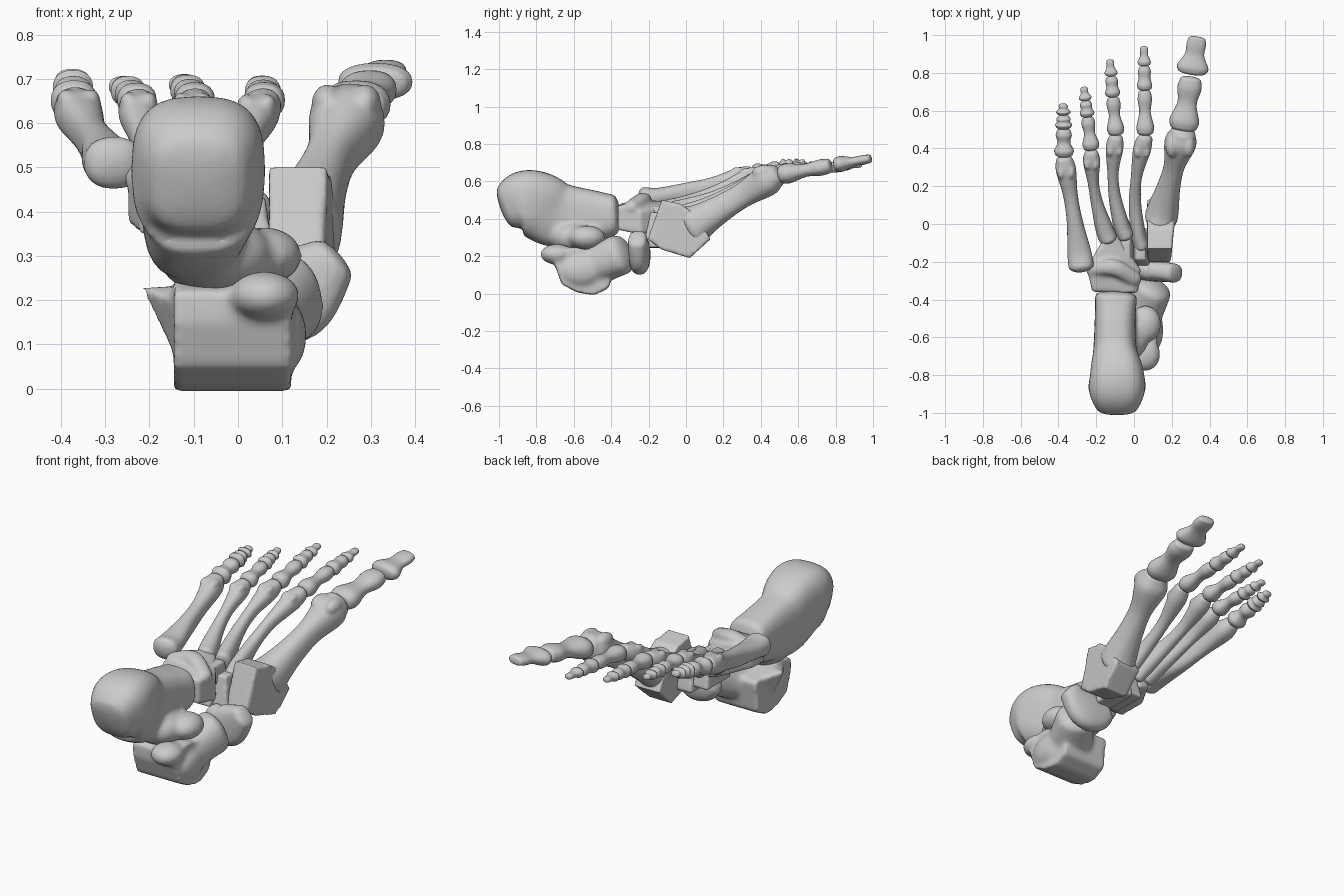
import bpy, bmesh, math
from mathutils import Vector

if "Cube" in bpy.data.objects:
    bpy.data.objects.remove(bpy.data.objects["Cube"])


def spline(pts, t):
    # Catmull-Rom through sections
    n = len(pts) - 1
    i = min(int(t), n - 1)
    u = t - i
    a, b, c, d = (pts[max(0, min(n, i + k))] for k in (-1, 0, 1, 2))
    return [0.5 * (2 * q + (r - p) * u + (2 * p - 5 * q + 4 * r - s) * u * u
                   + (3 * q - p - 3 * r + s) * u ** 3) for p, q, r, s in zip(a, b, c, d)]


def loft(bm, pts, sq=2.3, cap=0.35, n=24, steps=6):
    # sections: x, y, z, half width, half height; rounded ends
    count = (len(pts) - 1) * steps
    secs = [spline(pts, i / steps) for i in range(count + 1)]
    pos = [Vector(s[:3]) for s in secs]
    tans = [(pos[min(i + 1, count)] - pos[max(i - 1, 0)]).normalized() for i in range(count + 1)]
    rings = []

    def ring(i, w, h, shift=0):
        side = tans[i].cross(Vector((0, 0, 1))).normalized()
        up = side.cross(tans[i])
        out = []
        for k in range(n):
            a = 2 * math.pi * k / n
            ca, sa = math.cos(a), math.sin(a)
            out.append(bm.verts.new(pos[i] + tans[i] * shift
                                    + side * w * math.copysign(abs(ca) ** (2 / sq), ca)
                                    + up * h * math.copysign(abs(sa) ** (2 / sq), sa)))
        rings.append(out)

    def end(i, sgn, order):
        w, h = secs[i][3:]
        for k in order:
            r = k * math.pi / 9
            ring(i, w * math.cos(r), h * math.cos(r), sgn * min(w, h) * cap * math.sin(r))

    end(0, -1, (4, 3, 2, 1))
    for i, s in enumerate(secs):
        ring(i, s[3], s[4])
    end(count, 1, (1, 2, 3, 4))
    for a, b in zip(rings, rings[1:]):
        for k in range(n):
            bm.faces.new((a[k], a[(k + 1) % n], b[(k + 1) % n], b[k]))
    bm.faces.new(rings[0][::-1])
    bm.faces.new(rings[-1])


def hull(bm, pts):
    vs = [bm.verts.new(p) for p in pts]
    bmesh.ops.convex_hull(bm, input=vs)
    loose = [v for v in vs if v.is_valid and not v.link_faces]
    bmesh.ops.delete(bm, geom=loose, context='VERTS')


def ball(bm, c, r):
    res = bmesh.ops.create_uvsphere(bm, u_segments=20, v_segments=12, radius=1)
    for v in res['verts']:
        v.co = Vector(c) + Vector([a * b for a, b in zip(v.co, r)])


def finish(name, bm, voxel=0.0, smooth=6):
    bmesh.ops.recalc_face_normals(bm, faces=bm.faces)
    me = bpy.data.meshes.new(name)
    bm.to_mesh(me)
    bm.free()
    for p in me.polygons:
        p.use_smooth = True
    ob = bpy.data.objects.new(name, me)
    bpy.context.collection.objects.link(ob)
    if voxel:
        m = ob.modifiers.new("fuse", 'REMESH')
        m.mode = 'VOXEL'
        m.voxel_size = voxel
        m.use_smooth_shade = True
        s = ob.modifiers.new("soften", 'SMOOTH')
        s.factor = 0.5
        s.iterations = smooth


# heel bone: body, bearing facet and inner shelf
bm = bmesh.new()
loft(bm, [(-.09, -.96, .465, .115, .12), (-.09, -.88, .49, .15, .165), (-.09, -.8, .475, .143, .18),
          (-.1, -.68, .42, .117, .175), (-.1, -.5, .415, .108, .14), (-.095, -.385, .42, .112, .11)],
     sq=2.9, cap=.3)
ball(bm, (-.05, -.6, .3), (.13, .13, .09))
ball(bm, (.06, -.53, .3), (.085, .1, .065))
finish("heel_bone", bm, .012, 8)

# ankle bone: pulley block, outer process, rear process and rounded head
bm = bmesh.new()
prof = [(-.7, .15), (-.665, .05), (-.58, .005), (-.49, -.008), (-.41, .03), (-.39, .2), (-.6, .25), (-.7, .22)]
hull(bm, [(x, y, z) for y, z in prof for x in (-.145, .12)])
hull(bm, [(-.22, -.53, .23), (-.14, -.65, .2), (-.14, -.42, .2), (-.14, -.52, .06), (0, -.52, .24)])
ball(bm, (.06, -.69, .21), (.08, .09, .055))
ball(bm, (.11, -.56, .12), (.045, .11, .08))
loft(bm, [(.02, -.5, .14, .12, .1), (.1, -.35, .21, .1, .11)], cap=.5)
finish("ankle_bone", bm, .012, 7)

# boat-shaped bone in front of the ankle
bm = bmesh.new()
loft(bm, [(0, -.235, .24, .045, .07), (.06, -.245, .21, .055, .1), (.13, -.25, .22, .055, .11),
          (.215, -.26, .29, .05, .06)], sq=2.5, cap=.4)
finish("navicular_bone", bm, .011, 4)

# inner wedge bone from its side profile
bm = bmesh.new()
prof = [(-.205, .29), (-.13, .5), (-.03, .48), (.07, .41), (.13, .29), (.02, .19), (-.13, .235)]
hull(bm, [(x, y, z) for y, z in prof for x in (.07, .215 + .1 * y)])
finish("inner_wedge_bone", bm, .01, 6)

# two smaller wedge bones, narrow on the sole side
for name, x, y, z in (("middle_wedge_bone", .035, -.125, .34), ("outer_wedge_bone", -.045, -.15, .37)):
    bm = bmesh.new()
    hull(bm, [(x + i * (.04 - k * .014), y + j * (.085 - k * .02), z + k * .095)
              for i in (-1, 1) for j in (-1, 1) for k in (-1, 1)])
    finish(name, bm, .01, 5)

# cube bone with plantar ridge
bm = bmesh.new()
outline = [(-.22, -.36, .415), (.02, -.365, .405), (.035, -.24, .38), (-.09, -.06, .405),
           (-.15, -.06, .425), (-.25, -.23, .44)]
hull(bm, [(x, y, z + s * .065) for x, y, z in outline for s in (-1, 1)])
loft(bm, [(-.22, -.24, .47, .035, .04), (-.11, -.23, .5, .045, .04), (0, -.29, .46, .04, .04)], cap=1)
finish("cube_bone", bm, .011, 6)


def toe_bone(name, a, b, base, waist, head, flat):
    gap = (b - a).normalized() * base * .3
    a, b = a + gap, b - gap
    bm = bmesh.new()
    loft(bm, [(*a.lerp(b, t), r, r * flat) for t, r in
              ((0, base * .93), (.15, base), (.5, waist), (.82, head), (1, head * .88))], cap=.5)
    finish(name, bm)


# rays: base, middle, knuckle, toe tip, then base width, base height, waist, head
rays = [
    ((.145, .04, .365), (.19, .22, .475), (.258, .475, .63), (.338, 1.005, .725), .088, .115, .056, .085),
    ((.035, -.1, .37), (.005, .14, .49), (.06, .455, .645), (.053, .945, .69), .042, .085, .03, .048),
    ((-.05, -.05, .42), (-.105, .17, .52), (-.095, .455, .645), (-.128, .875, .695), .046, .08, .03, .047),
    ((-.14, -.07, .44), (-.2, .13, .53), (-.225, .375, .645), (-.266, .73, .69), .05, .07, .03, .046),
    ((-.28, -.22, .51), (-.318, .04, .55), (-.37, .34, .642), (-.375, .642, .705), .068, .06, .039, .054),
]
for i, (p, m, q, tip, bw, bh, waist, head) in enumerate(rays):
    p, m, q, tip = map(Vector, (p, m, q, tip))
    # long midfoot bone, flared at both ends
    bm = bmesh.new()
    secs = []
    for t, w, h in ((0, bw, bh), (.13, bw * .93, bh * .8), (.4, waist * 1.1, waist * 1.3), (.65, waist, waist * 1.2),
                    (.9, head, head * .98), (1, head * .82, head * .78)):
        c = p * ((1 - t) * (.45 - t) / .45) + m * (t * (1 - t) / .2475) + q * (t * (t - .45) / .55)
        secs.append((*c, w, h))
    loft(bm, secs, cap=.6)
    x, y, z, w, h = secs[-2]
    for s in (-1, 1):
        ball(bm, (x + s * w * .5, y - .01, z + h * .55), (w * .42, w * .75, h * .5))
    finish(f"midfoot_bone_{i + 1}", bm, .008, 4)

    # toe bones along the line from knuckle to tip
    start = q + Vector((0, .018, .003))
    cuts = (0, .57, 1) if i == 0 else (0, .5 + .02 * (i > 2), .77, 1)
    last = len(cuts) - 2
    for k in range(last + 1):
        r = head * ((.92, .98) if i == 0 else (.96, .84, .72))[k]
        thin, knob = (.66, .82) if k == 0 else (.78, .84) if k < last else (.62, .62)
        flat = (.68, .5)[k] if i == 0 else .72 if k == last else .88
        toe_bone(f"toe_{i + 1}_bone_{k + 1}", start.lerp(tip, cuts[k]), start.lerp(tip, cuts[k + 1]),
                 r, r * thin, r * knob, flat)
